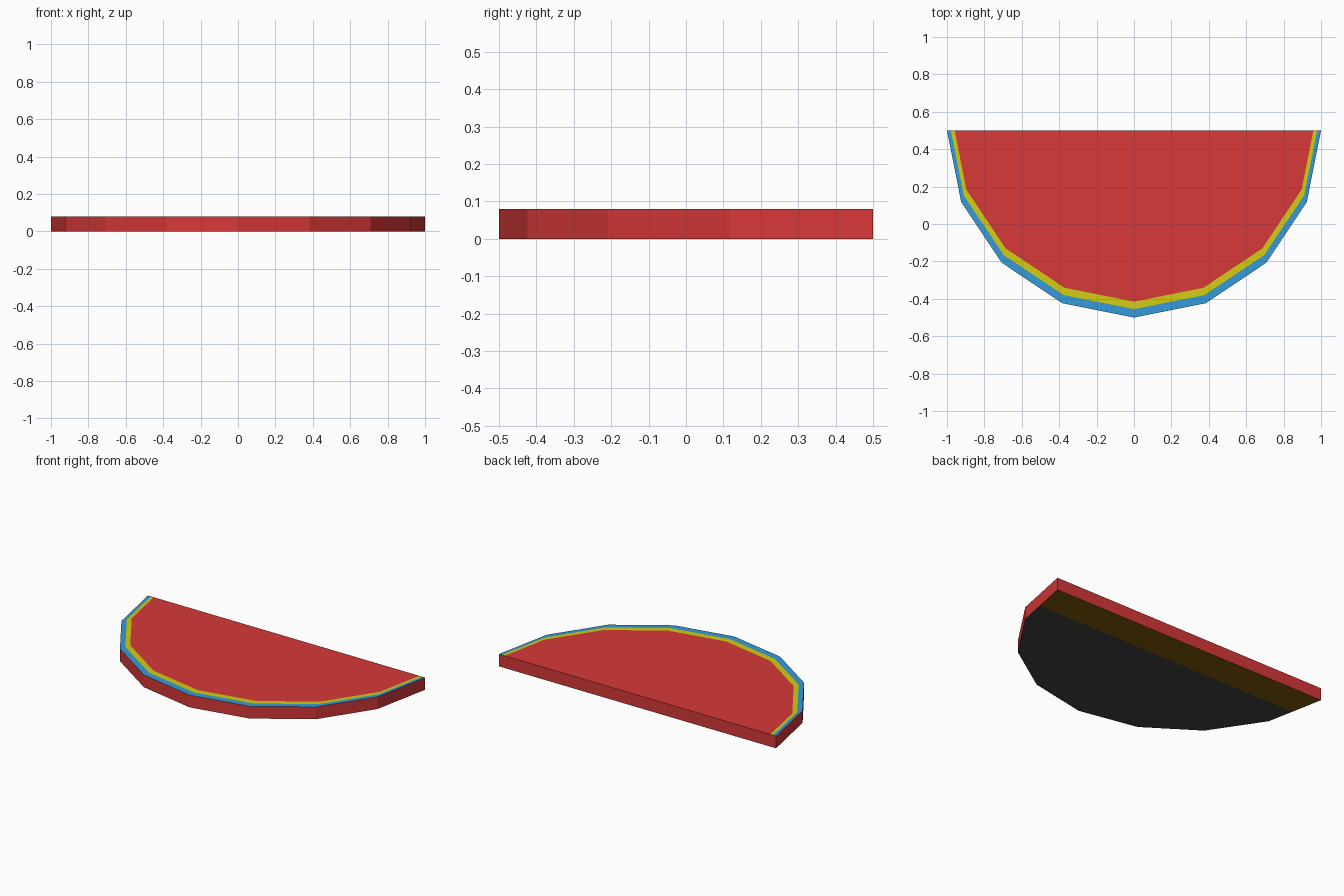
import bpy, bmesh, math

if "Cube" in bpy.data.objects:
    bpy.data.objects.remove(bpy.data.objects["Cube"])

HEIGHT, BACK, SEGMENTS = 0.08, 0.5, 8


def material(name, rgb):
    m = bpy.data.materials.new(name)
    lin = [((c / 255 + 0.055) / 1.055) ** 2.4 if c > 10 else c / 255 / 12.92 for c in rgb]
    m.diffuse_color = (*lin, 1)
    m.use_nodes = True
    m.node_tree.nodes["Principled BSDF"].inputs["Base Color"].default_value = m.diffuse_color
    return m


def arc(radius, centre_y):
    """Half-polygon outline, its two ends trimmed to the straight back edge."""
    pts = []
    for i in range(SEGMENTS + 1):
        a = math.pi + math.pi * i / SEGMENTS
        pts.append([radius * math.cos(a), centre_y + radius * math.sin(a)])
    for end, nxt in ((0, 1), (-1, -2)):
        (x0, y0), (x1, y1) = pts[end], pts[nxt]
        t = (y0 - BACK) / (y0 - y1)
        pts[end] = [x0 + (x1 - x0) * t, BACK]
    return pts


RED, BLUE, YELLOW, GREY, BROWN = range(5)
bm = bmesh.new()


def loop(pts, z):
    return [bm.verts.new((x, y, z)) for x, y in pts]


def strip(a, b, mat):
    for i in range(SEGMENTS):
        bm.faces.new((a[i], a[i + 1], b[i + 1], b[i])).material_index = mat


outer = arc(1.0, BACK)
base = loop(outer, 0)
rim = loop(outer, HEIGHT)
blue_in = loop(arc(0.985, 0.53), HEIGHT)
yellow_in = loop(arc(0.97, 0.555), HEIGHT)

# curved side wall, coloured rim bands and red top
strip(base, rim, RED)
strip(rim, blue_in, BLUE)
strip(blue_in, yellow_in, YELLOW)
bm.faces.new(yellow_in).material_index = RED

# flat back wall, sharing the band ends along its top edge
bm.faces.new([base[0], rim[0], blue_in[0], yellow_in[0],
              yellow_in[-1], blue_in[-1], rim[-1], base[-1]]).material_index = RED

# underside, cut into a grey area and a brown band by the back edge
under = bm.faces.new(base[::-1])
bmesh.ops.bisect_plane(bm, geom=[under] + list(under.edges) + list(under.verts),
                       plane_co=(0, 0.29, 0), plane_no=(0, 1, 0))
bm.normal_update()
for f in bm.faces:
    if all(v.co.z < 0.001 for v in f.verts):
        f.material_index = BROWN if f.calc_center_median().y > 0.29 else GREY

bmesh.ops.recalc_face_normals(bm, faces=bm.faces)
mesh = bpy.data.meshes.new("half_round_slab")
bm.to_mesh(mesh)
bm.free()
for name, rgb in (("red", (215, 56, 56)), ("blue", (54, 155, 217)),
                  ("yellow", (212, 205, 18)), ("dark_grey", (66, 66, 66)),
                  ("brown", (126, 88, 10))):
    mesh.materials.append(material(name, rgb))
slab = bpy.data.objects.new("half_round_slab", mesh)
bpy.context.collection.objects.link(slab)
